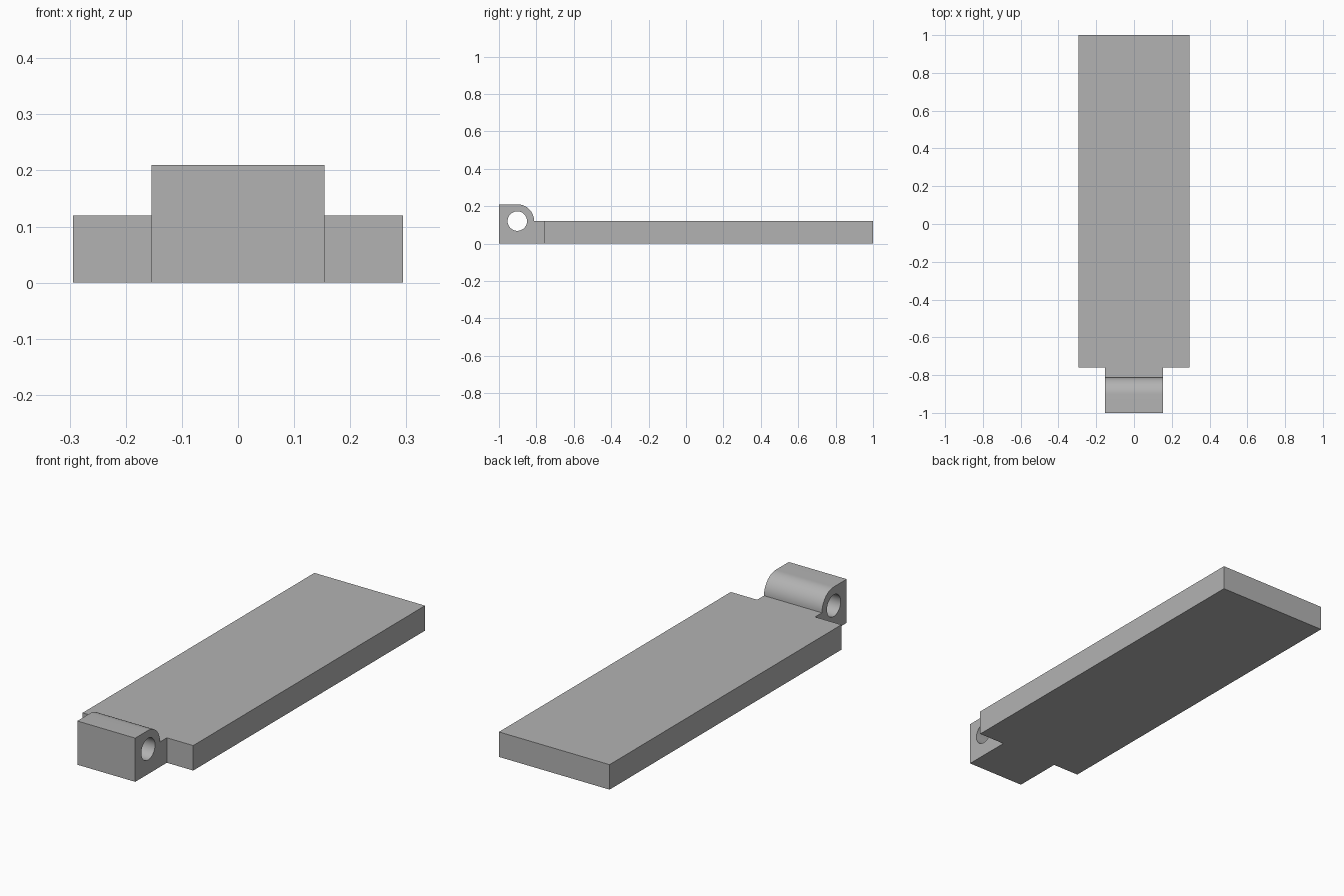
import bpy, bmesh, math
from mathutils import Matrix, Vector

cube = bpy.data.objects.get("Cube")
if cube:
    bpy.data.objects.remove(cube, do_unlink=True)

grey = bpy.data.materials.new("plain grey")
grey.use_nodes = True
COLOUR = (0.45, 0.45, 0.45, 1)
grey.diffuse_color = COLOUR
grey.node_tree.nodes["Principled BSDF"].inputs["Base Color"].default_value = COLOUR

PIN_Y, PIN_Z = -0.902, 0.12      # hinge axis
OUTER_R, HOLE_R = 0.09, 0.052
THICK, HALF_W, KNUCKLE_W = 0.12, 0.294, 0.154


def prism(name, outline, half_width):
    """Extrude a side outline of (y, z) points across x."""
    bm = bmesh.new()
    face = bm.faces.new([bm.verts.new((-half_width, y, z)) for y, z in outline])
    new = bmesh.ops.extrude_face_region(bm, geom=[face])["geom"]
    verts = [v for v in new if isinstance(v, bmesh.types.BMVert)]
    bmesh.ops.translate(bm, verts=verts, vec=Vector((2 * half_width, 0, 0)))
    bmesh.ops.recalc_face_normals(bm, faces=bm.faces)
    mesh = bpy.data.meshes.new(name)
    bm.to_mesh(mesh)
    bm.free()
    mesh.materials.append(grey)
    obj = bpy.data.objects.new(name, mesh)
    bpy.context.collection.objects.link(obj)
    return obj


def arc(radius, start, end, steps):
    return [(PIN_Y + radius * math.cos(a), PIN_Z + radius * math.sin(a))
            for a in (start + (end - start) * i / steps for i in range(steps + 1))]


def combine(target, other, operation):
    """Boolean another solid into the target, then discard it."""
    other.hide_render = True
    mod = target.modifiers.new(operation.lower(), "BOOLEAN")
    mod.object, mod.operation, mod.solver = other, operation, "EXACT"
    bpy.context.view_layer.objects.active = target
    bpy.ops.object.modifier_apply(modifier=mod.name)
    bpy.data.objects.remove(other, do_unlink=True)


# Flat leaf
leaf = prism("hinge_leaf", [(-0.76, 0), (1, 0), (1, THICK), (-0.76, THICK)], HALF_W)

# Knuckle with rounded back shoulder and a tongue running into the leaf
outline = [(-1, 0), (-0.7, 0), (-0.7, THICK)]
outline += arc(OUTER_R, 0, math.pi / 2, 16)
outline += [(-1, PIN_Z + OUTER_R)]
knuckle = prism("knuckle", outline, KNUCKLE_W)
combine(leaf, knuckle, "UNION")

# Pin hole through the knuckle
pin = prism("pin_cutter", arc(HOLE_R, 0, math.tau, 48)[:-1], KNUCKLE_W + 0.1)
combine(leaf, pin, "DIFFERENCE")

# Smooth the round surfaces, keep the edges crisp
bpy.ops.object.select_all(action="DESELECT")
leaf.select_set(True)
bpy.context.view_layer.objects.active = leaf
bpy.ops.object.shade_smooth_by_angle(angle=math.radians(30))
